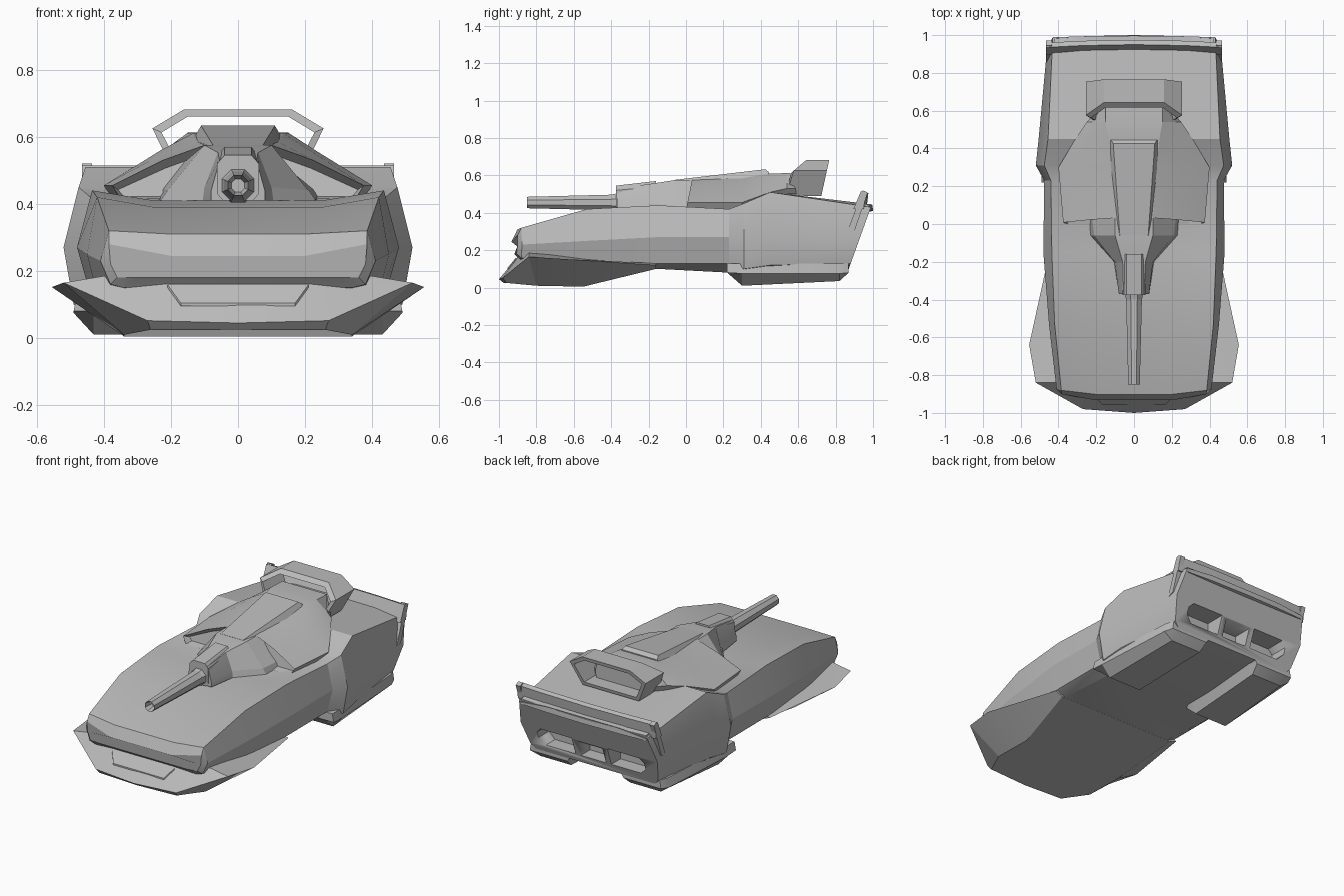
import bpy
import bmesh
import math

default_cube = bpy.data.objects.get("Cube")
if default_cube:
    bpy.data.objects.remove(default_cube)

# Single flat hull colour
grey = bpy.data.materials.new("plain_grey")
grey.use_nodes = True
colour = (0.5, 0.5, 0.5, 1.0)
grey.diffuse_color = colour
grey.node_tree.nodes["Principled BSDF"].inputs["Base Color"].default_value = colour


def mirrored(half):
    """Close a half outline by adding its reflection in x."""
    return half + [(-p[0], *p[1:]) for p in reversed(half) if abs(p[0]) > 1e-6]


def section(y, half, shear=0.0, bend=0.0):
    """Cross-section at y; shear leans it with height, bend curves it with x."""
    base = half[0][1]
    return [(x, y + shear * (z - base) + bend * x * x, z) for x, z in mirrored(half)]


def loft(name, rings, capped=True, angle=25, recess=None):
    """Skin a list of equal rings; recess = (rim, depth) hollows the first cap."""
    bm = bmesh.new()
    rows = [[bm.verts.new(p) for p in ring] for ring in rings]
    count = len(rows[0])
    pairs = list(zip(rows, rows[1:]))
    if not capped:
        pairs.append((rows[-1], rows[0]))
    for a, b in pairs:
        for i in range(count):
            j = (i + 1) % count
            bm.faces.new((a[i], a[j], b[j], b[i]))
    if capped:
        first = bm.faces.new(rows[0])
        bm.faces.new(rows[-1])
    bmesh.ops.recalc_face_normals(bm, faces=bm.faces)
    if recess:
        bmesh.ops.inset_region(bm, faces=[first], thickness=recess[0], depth=-recess[1])
    mesh = bpy.data.meshes.new(name)
    bm.to_mesh(mesh)
    bm.free()
    mesh.materials.append(grey)
    obj = bpy.data.objects.new(name, mesh)
    bpy.context.collection.objects.link(obj)
    bpy.ops.object.select_all(action='DESELECT')
    obj.select_set(True)
    bpy.context.view_layer.objects.active = obj
    bpy.ops.object.shade_smooth_by_angle(angle=math.radians(angle))
    return obj


def prism_y(name, outline, y_front, y_back):
    return loft(name, [[(x, y, z) for x, z in outline] for y in (y_front, y_back)])


def prism_x(name, outline, x_from, x_to):
    return loft(name, [[(x, y, z) for y, z in outline] for x in (x_from, x_to)])


# Hull: half sections run from the belly, round the flank, to the deck
hull = loft("hull", [
    section(-.945, [(.3, .18), (.36, .18), (.38, .22), (.385, .28), (.2, .245)], bend=.3),
    section(-.91, [(.34, .15), (.38, .16), (.41, .23), (.385, .32), (.2, .31)], bend=.2),
    section(-.53, [(.36, .12), (.42, .13), (.45, .25), (.42, .42), (.25, .39)]),
    section(-.15, [(.38, .1), (.44, .13), (.48, .27), (.435, .44), (.25, .41)]),
    section(.23, [(.38, .08), (.44, .13), (.475, .27), (.44, .42), (.25, .41)]),
    section(.31, [(.43, .08), (.49, .1), (.52, .27), (.475, .45), (.25, .44)]),
    section(.45, [(.43, .08), (.48, .12), (.505, .27), (.455, .51), (.25, .51)]),
    section(.87, [(.4, .1), (.43, .13), (.46, .27), (.43, .43), (.25, .445)], shear=.36),
])

# Three exhaust openings cut into the tail
wide = [(.12, .15), (.32, .15), (.36, .19), (.36, .23), (.33, .26), (.12, .26)]
centre = [(.085, .15), (.085, .25), (-.085, .25), (-.085, .15)]
for outline in (wide, [(-x, z) for x, z in wide], centre):
    cutter = prism_y("exhaust_cutter", outline, .8, 1.1)
    cutter.hide_render = True
    cut = hull.modifiers.new("exhaust", 'BOOLEAN')
    cut.operation = 'DIFFERENCE'
    cut.object = cutter
    bpy.context.view_layer.objects.active = hull
    bpy.ops.object.modifier_apply(modifier=cut.name)
    bpy.data.objects.remove(cutter)

# Front skirt: belly ring, outer lip ring, then the ring tucked under the nose
loft("front_skirt", [mirrored(half) for half in (
    [(0, -.975, .025), (.26, -.96, .025), (.34, -.8, .01), (.34, -.55, .005), (.4, -.16, .1)],
    [(0, -1, .045), (.27, -.98, .052), (.52, -.84, .165), (.555, -.64, .152), (.45, -.16, .12)],
    [(0, -.89, .175), (.2, -.89, .175), (.4, -.84, .185), (.43, -.6, .15), (.43, -.16, .13)],
)], angle=15)

# Intake plate lying on the skirt under the nose
loft("intake_plate", [
    [(x, y, z + lift) for x, y, z in mirrored([(.17, -.955, .1), (.21, -.91, .155)])]
    for lift in (-.005, .004)
])

# Rear underside pods
for side, label in ((1, "left"), (-1, "right")):
    rings = []
    for y, z, squeeze in ((.22, .08, 1), (.3, .01, 1), (.82, .035, .94), (.87, .08, .9)):
        half = [(.17, .13), (.21, z), (.43, z), (.49, max(z, .075)), (.48, .13)]
        rings.append([(side * x * squeeze, y, h) for x, h in half])
    loft(label + "_rear_pod", rings)

# Tail spoiler bar, curved slightly across the width, with a ledge behind it
bar = [(.895, .42), (.935, .515), (.96, .505), (.95, .42)]
ledge = [(.94, .45), (.982, .44), (.985, .41), (.94, .4)]
for name, outline, reach in (("spoiler_bar", bar, .465), ("tail_ledge", ledge, .42)):
    loft(name, [
        [(reach * t, y + .015 * (1 - t * t), z) for y, z in outline]
        for t in (-1, -.6, 0, .6, 1)
    ])
blade = [(.855, .28), (.945, .52), (.972, .508), (.9, .3)]
for side, label in ((1, "left"), (-1, "right")):
    prism_x(label + "_spoiler_blade", blade, side * .435, side * .465)

# Turret body with hollow cheek fronts
loft("turret_body", [
    section(0, [(.35, .415), (.375, .455), (.225, .53), (.1, .575)], shear=.2),
    section(.3, [(.375, .415), (.4, .455), (.26, .53), (.12, .585)]),
    section(.45, [(.29, .49), (.31, .51), (.23, .56), (.135, .61)]),
    section(.54, [(.24, .5), (.25, .53), (.22, .56), (.15, .612)]),
    section(.64, [(.15, .5), (.16, .53), (.16, .56), (.15, .608)]),
], recess=(.018, .04), angle=15)

# Snout wedge running forward to the gun
loft("turret_snout", [
    section(-.37, [(.08, .41), (.08, .44), (.055, .53)]),
    section(-.2, [(.105, .41), (.1, .45), (.06, .553)]),
    section(-.06, [(.23, .41), (.21, .44), (.1, .575)]),
    section(.25, [(.25, .42), (.25, .45), (.1, .57)]),
], angle=15)

# Raised wedge panel on the turret roof
loft("roof_wedge", [
    section(-.06, [(.09, .56), (.075, .576)]),
    section(.425, [(.135, .59), (.11, .633)]),
    section(.445, [(.135, .59), (.12, .615)]),
], angle=10)

# Gun housing, collar and hollow octagonal barrel
loft("gun_housing", [
    section(-.375, [(.045, .41), (.062, .43), (.062, .52), (.04, .545)]),
    section(-.16, [(.045, .41), (.062, .43), (.062, .54), (.04, .57)]),
], angle=10)


def octagon(y, radius):
    turns = [math.pi * (i + 0.5) / 4 for i in range(8)]
    return [(radius * math.cos(a), y, .455 + radius * math.sin(a)) for a in turns]


loft("gun_collar", [octagon(-.4, .045), octagon(-.36, .055), octagon(-.3, .055)], angle=10)
loft("gun_barrel", [octagon(-.85, .033), octagon(-.37, .046)], angle=10, recess=(.012, .05))

# Open hoop behind the turret, leaning edges front and back
outer = mirrored([(.19, .49), (.255, .625), (.16, .682)])
inner = mirrored([(.175, .51), (.228, .613), (.15, .66)])


def lean_front(outline):
    return [(x, .57 + max(z - .62, -.03) * 1.17, z) for x, z in outline]


def lean_back(outline):
    return [(x, .73 + (z - .52) * .22, z) for x, z in outline]


loft("rear_hoop", [lean_front(outer), lean_back(outer), lean_back(inner), lean_front(inner)],
     capped=False, angle=15)
